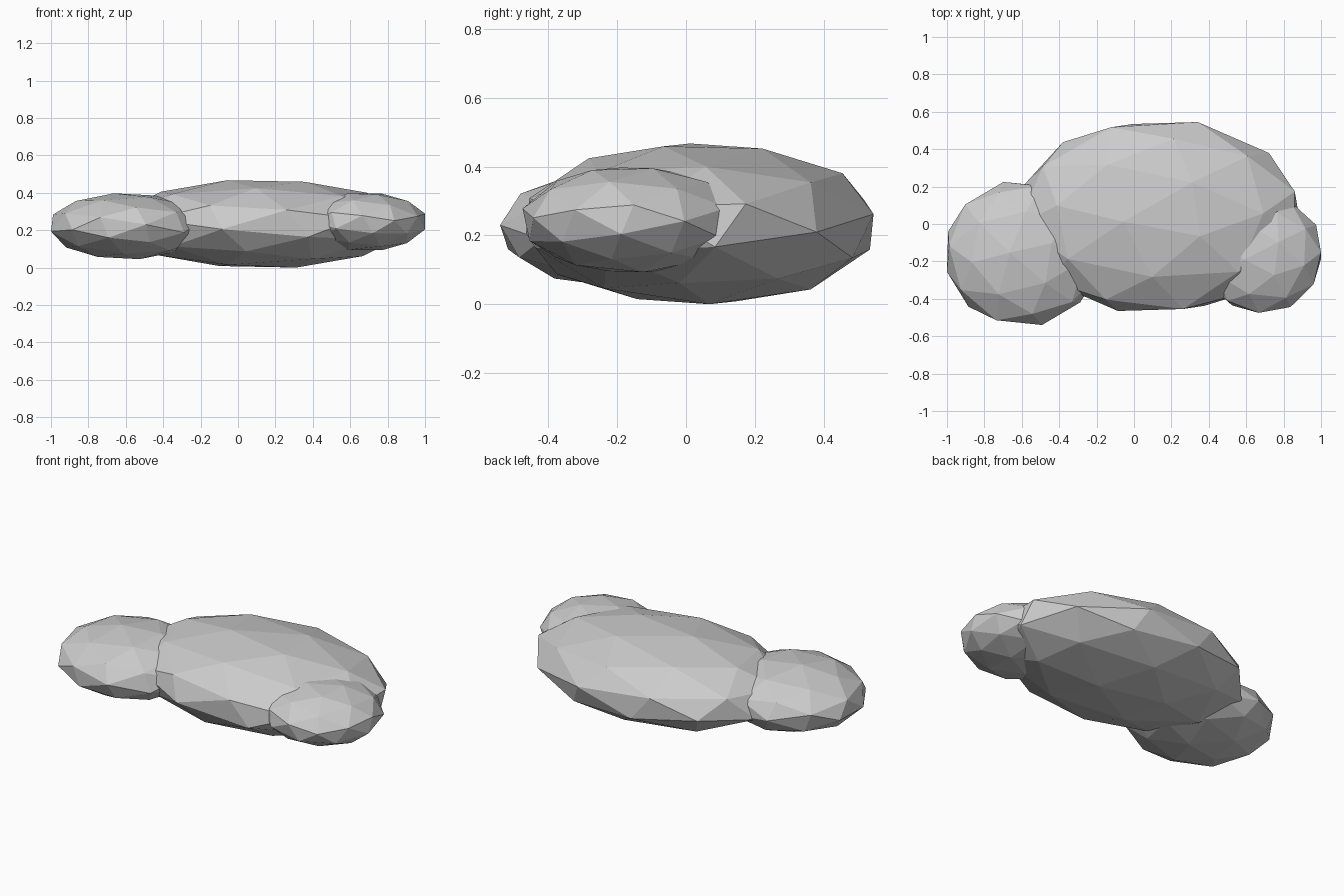
import bpy, bmesh
from mathutils import Euler, Vector

if "Cube" in bpy.data.objects:
    bpy.data.objects.remove(bpy.data.objects["Cube"])


def lump(name, low, high, tilt):
    """Faceted ball, turned, then squashed to fill the given bounds."""
    bm = bmesh.new()
    bmesh.ops.create_icosphere(bm, subdivisions=2, radius=1)
    bmesh.ops.rotate(bm, verts=bm.verts, matrix=Euler(tilt).to_matrix())
    for axis in range(3):
        values = [v.co[axis] for v in bm.verts]
        lo, hi = min(values), max(values)
        for v in bm.verts:
            t = (v.co[axis] - lo) / (hi - lo)
            v.co[axis] = low[axis] + t * (high[axis] - low[axis])
    mesh = bpy.data.meshes.new(name)
    bm.to_mesh(mesh)
    bm.free()
    obj = bpy.data.objects.new(name, mesh)
    bpy.context.collection.objects.link(obj)
    return obj


# Large middle lump with a smaller lobe at each end
cloud = lump("cloud", (-0.62, -0.465, 0.0), (0.875, 0.545, 0.467), (0.3, 0.2, 0.4))
lobes = [
    lump("left_lobe", (-1.0, -0.54, 0.045), (-0.19, 0.225, 0.397), (0.2, 0.35, 0.9)),
    lump("right_lobe", (0.36, -0.475, 0.093), (1.0, 0.16, 0.397), (0.4, 0.15, 0.2)),
]

# Fuse the lobes into one shell
bpy.context.view_layer.objects.active = cloud
for lobe in lobes:
    mod = cloud.modifiers.new("fuse", "BOOLEAN")
    mod.operation = "UNION"
    mod.solver = "EXACT"
    mod.object = lobe
    bpy.ops.object.modifier_apply(modifier=mod.name)
    bpy.data.objects.remove(lobe)
